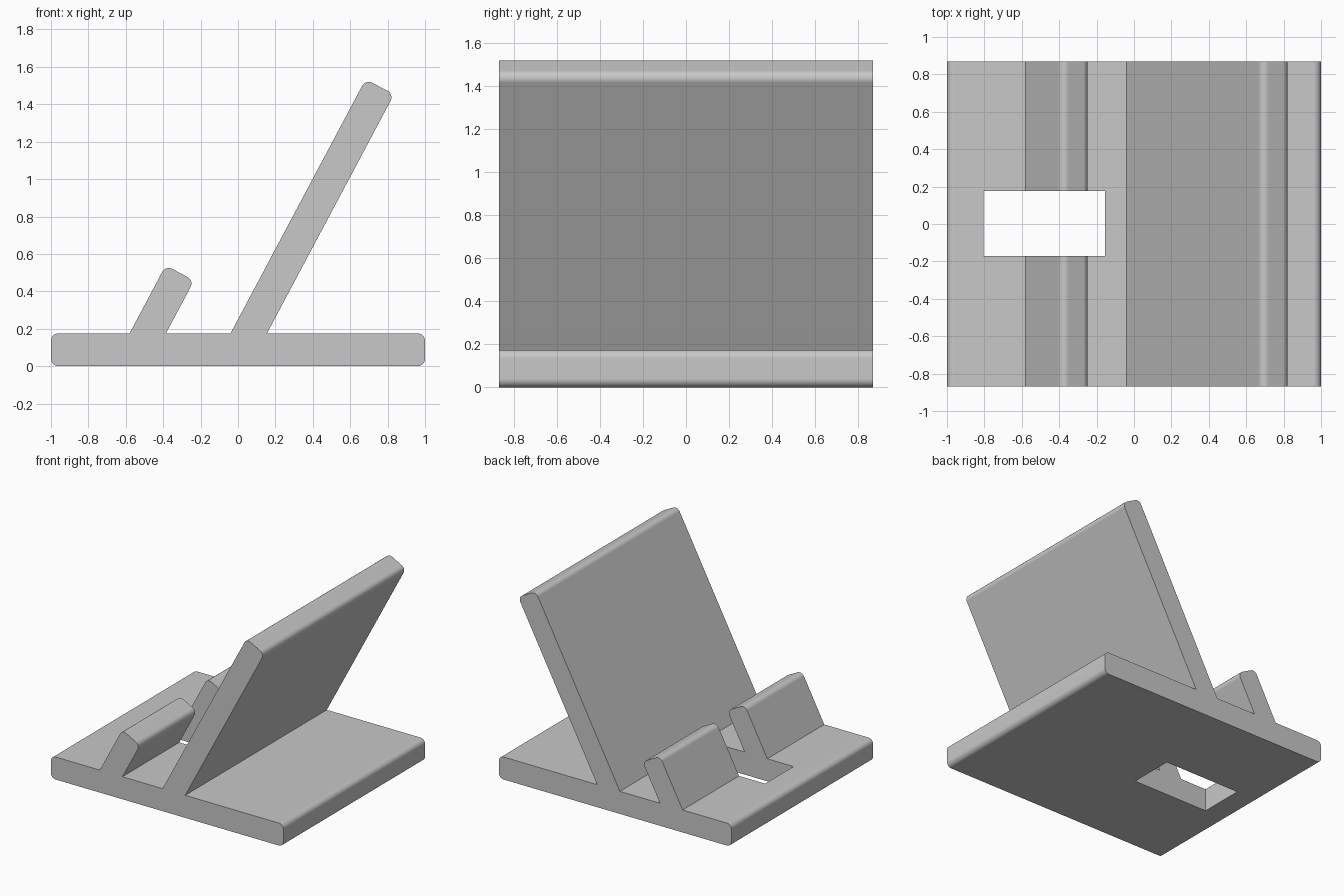
import bpy
import bmesh
from math import radians, cos, sin
from mathutils import Vector

if "Cube" in bpy.data.objects:
    bpy.data.objects.remove(bpy.data.objects["Cube"], do_unlink=True)

HALF_DEPTH = 0.87
BASE_TOP = 0.175
RADIUS = 0.04
THICK = 0.172
TILT = radians(62)
UP = Vector((cos(TILT), sin(TILT)))
ACROSS = Vector((sin(TILT), -cos(TILT)))

grey = bpy.data.materials.new("plain grey")
grey.use_nodes = True
colour = (0.58, 0.58, 0.58, 1)
grey.diffuse_color = colour
grey.node_tree.nodes["Principled BSDF"].inputs["Base Color"].default_value = colour


def rounded(corner, before, after, steps=8):
    """Arc that replaces a right-angled corner of the profile."""
    a = (before - corner).normalized() * RADIUS
    b = (after - corner).normalized() * RADIUS
    centre = corner + a + b
    angles = [radians(90) * i / steps for i in range(steps + 1)]
    return [centre - b * cos(t) - a * sin(t) for t in angles]


def slanted_plate(x, length):
    """Leaning plate rising from the base, with a rounded top."""
    foot_l = Vector((x, BASE_TOP))
    foot_r = Vector((x + THICK / sin(TILT), BASE_TOP))
    top_l = foot_l + UP * length
    top_r = top_l + ACROSS * THICK
    return [foot_l, *rounded(top_l, foot_l, top_r),
            *rounded(top_r, top_l, foot_r), foot_r]


# Side profile: base slab, front lip and backrest in one outline
bl, tl = Vector((-1, 0)), Vector((-1, BASE_TOP))
br, tr = Vector((1, 0)), Vector((1, BASE_TOP))
profile = [*rounded(bl, br, tl), *rounded(tl, bl, tr),
           *slanted_plate(-0.58, 0.412), *slanted_plate(-0.04, 1.539),
           *rounded(tr, tl, br), *rounded(br, tr, bl)]

# Extrude the profile across the depth
bm = bmesh.new()
cap = bm.faces.new([bm.verts.new((p.x, -HALF_DEPTH, p.y)) for p in profile])
grown = bmesh.ops.extrude_face_region(bm, geom=[cap], use_keep_orig=True)
verts = [g for g in grown["geom"] if isinstance(g, bmesh.types.BMVert)]
bmesh.ops.translate(bm, verts=verts, vec=(0, 2 * HALF_DEPTH, 0))
bmesh.ops.recalc_face_normals(bm, faces=bm.faces)
mesh = bpy.data.meshes.new("stand_body")
bm.to_mesh(mesh)
bm.free()
mesh.materials.append(grey)
body = bpy.data.objects.new("stand_body", mesh)
bpy.context.collection.objects.link(body)

# Cable slot through the lip and base
bpy.ops.mesh.primitive_cube_add(size=1, location=(-0.48, 0.003, 0.3))
cutter = bpy.context.object
cutter.name = "cable_slot_cutter"
cutter.scale = (0.65, 0.348, 1)
cutter.hide_render = True
cutter.data.materials.append(grey)
bpy.context.view_layer.update()

cut = body.modifiers.new("cable_slot", 'BOOLEAN')
cut.operation = 'DIFFERENCE'
cut.solver = 'EXACT'
cut.object = cutter

bpy.ops.object.select_all(action='DESELECT')
body.select_set(True)
bpy.context.view_layer.objects.active = body
bpy.ops.object.modifier_apply(modifier=cut.name)
bpy.data.objects.remove(cutter, do_unlink=True)

# Soft rounded edges, flat broad faces
bpy.ops.object.shade_smooth_by_angle(angle=radians(30))
body.modifiers.new("even_shading", 'WEIGHTED_NORMAL').keep_sharp = True
